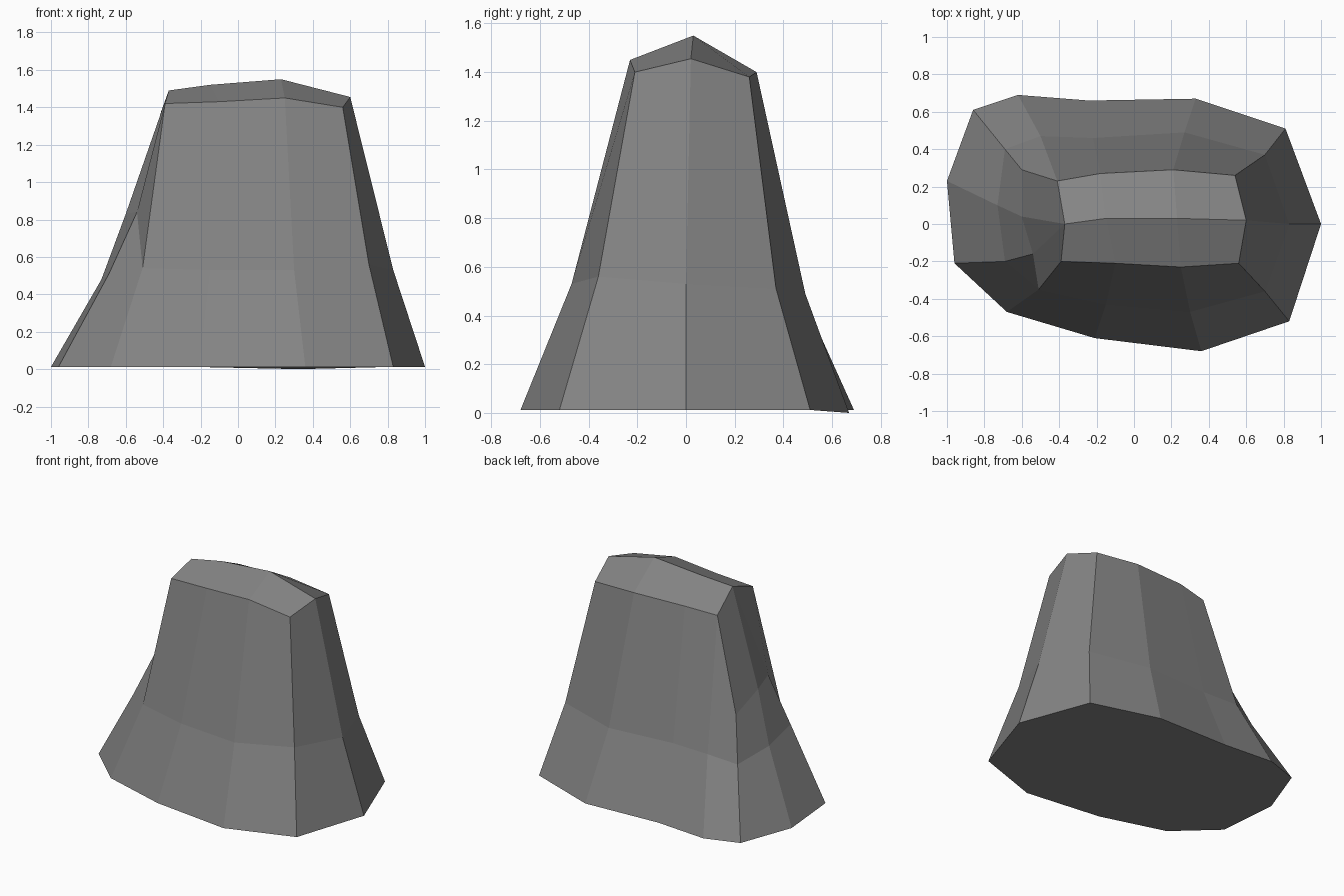
import bpy
import bmesh

# Remove the default cube
default_cube = bpy.data.objects.get("Cube")
if default_cube:
    bpy.data.objects.remove(default_cube, do_unlink=True)

# Stone material
stone = bpy.data.materials.new("stone_grey")
stone.use_nodes = True
stone_colour = (0.23, 0.23, 0.23, 1)
stone.diffuse_color = stone_colour
stone.node_tree.nodes["Principled BSDF"].inputs["Base Color"].default_value = stone_colour

# Ground outline, counterclockwise from the +x tip
GROUND = [(1, 0), (.81, .51), (.33, .67), (-.24, .66), (-.62, .69), (-.86, .61),
          (-1, .23), (-.96, -.21), (-.68, -.47), (-.21, -.61), (.36, -.68), (.83, -.52)]

# Waist where the flared skirt meets the steeper walls
WAIST = [(.83, 0, .53), (.7, .37, .51), (.27, .49, .49), (-.22, .46, .5),
         (-.5, .47, .5), (-.69, .4, .45), (-.73, .1, .48), (-.69, -.2, .51),
         (-.51, -.35, .54), (-.15, -.43, .53), (.3, -.47, .53), (.7, -.36, .56)]

# Rim of the crown: back edge, front edge, and the ridge between them
BACK_RIM = [(.54, .26, 1.38), (.21, .29, 1.4), (-.18, .27, 1.4), (-.41, .23, 1.38)]
FRONT_RIM = [(-.39, -.2, 1.42), (-.1, -.21, 1.43), (.25, -.23, 1.45), (.56, -.21, 1.4)]
RIDGE = [(.6, .02, 1.455), (.23, .03, 1.55), (-.15, .03, 1.52), (-.37, 0, 1.49)]

# Shoulder that bulges from the narrow -x end
SHOULDER = [(-.6, .29, .74), (-.6, .04, .83), (-.54, -.16, .84)]

bm = bmesh.new()


def add_points(points):
    return [bm.verts.new(p) for p in points]


def bridge(lower, upper):
    """Join two equally long rows of vertices with quads."""
    for i in range(len(lower) - 1):
        bm.faces.new((lower[i], lower[i + 1], upper[i + 1], upper[i]))


ground = add_points([(x, y, .012) for x, y in GROUND])
ground[2].co.z = 0
waist = add_points(WAIST)
back_rim = add_points(BACK_RIM)
front_rim = add_points(FRONT_RIM)
ridge = add_points(RIDGE)
shoulder = add_points(SHOULDER)

# Underside and flared skirt
bm.faces.new(ground[::-1])
bridge(ground + ground[:1], waist + waist[:1])

# Long back and front walls, and the +x end
bridge(waist[1:5], back_rim)
bridge(waist[8:], front_rim)
bridge([waist[-1], waist[0], waist[1]], [front_rim[-1], ridge[0], back_rim[0]])

# Shoulder ledge at the -x end
bm.faces.new((waist[4], waist[5], shoulder[0], back_rim[-1]))
bridge(waist[5:8], shoulder)
bm.faces.new((waist[7], waist[8], shoulder[2]))

# Wall above the shoulder
bm.faces.new((shoulder[0], shoulder[1], ridge[-1], back_rim[-1]))
bm.faces.new((shoulder[1], shoulder[2], ridge[-1]))
bm.faces.new((shoulder[2], waist[8], front_rim[0], ridge[-1]))

# Two sloping roof faces on either side of the ridge
bridge(back_rim, ridge)
bridge(front_rim, ridge[::-1])

bmesh.ops.recalc_face_normals(bm, faces=bm.faces[:])
mesh = bpy.data.meshes.new("rock")
bm.to_mesh(mesh)
bm.free()
mesh.materials.append(stone)

rock = bpy.data.objects.new("rock", mesh)
bpy.context.collection.objects.link(rock)
